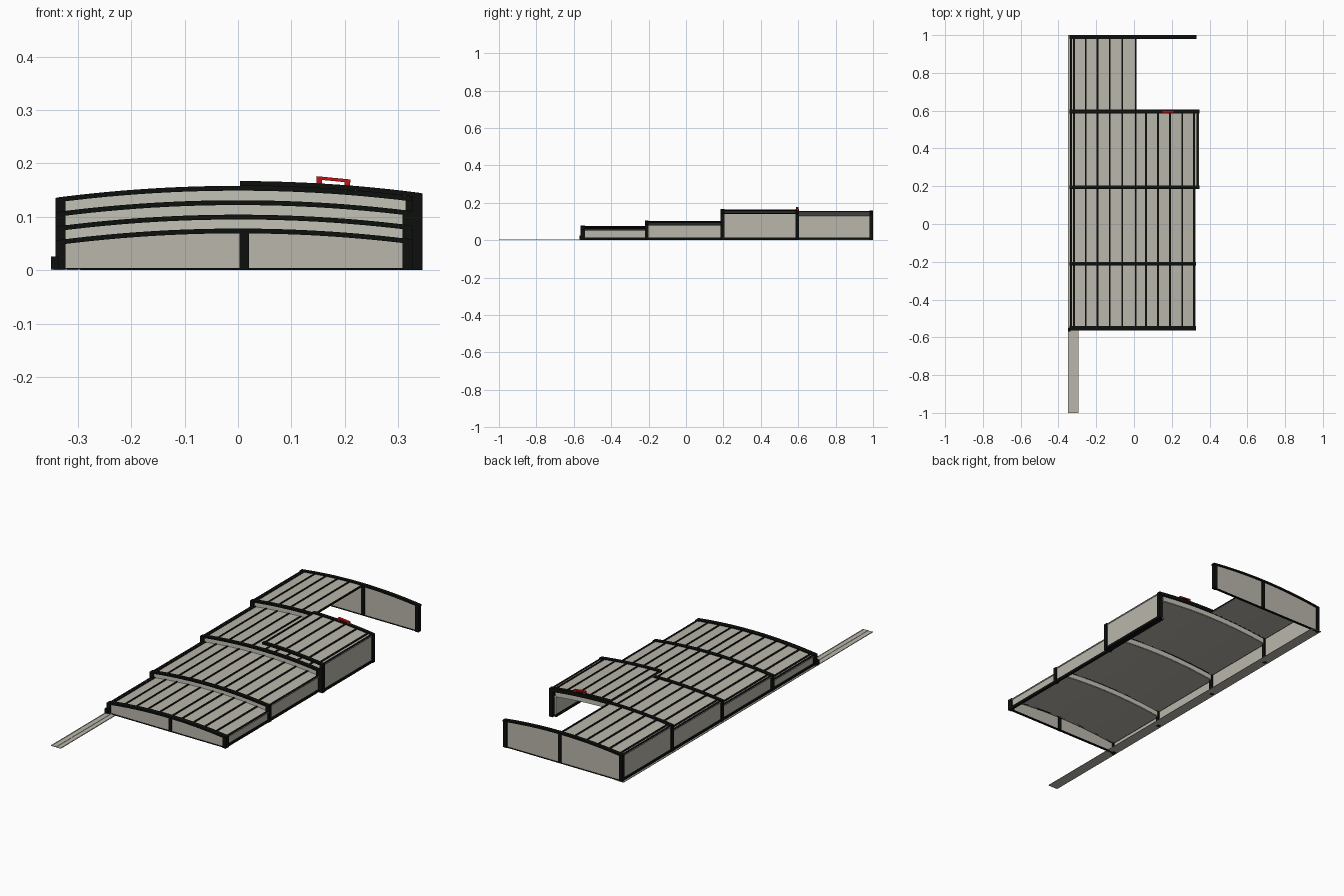
import bpy, bmesh, math

if "Cube" in bpy.data.objects:
    bpy.data.objects.remove(bpy.data.objects["Cube"])


def material(name, rgb):
    m = bpy.data.materials.new(name)
    m.diffuse_color = (*rgb, 1)
    m.use_nodes = True
    m.node_tree.nodes["Principled BSDF"].inputs["Base Color"].default_value = m.diffuse_color
    return m


PANEL = material("beige_panel", (0.49, 0.47, 0.41))
LIGHT = material("light_panel", (0.54, 0.54, 0.47))
BLACK = material("black_frame", (0.004, 0.005, 0.004))
RED = material("red_handle", (0.55, 0.006, 0.006))
CURVE = 0.19          # roof drop = CURVE * x^2


def finish(name, bm, mat, smooth=False):
    bmesh.ops.recalc_face_normals(bm, faces=bm.faces)
    me = bpy.data.meshes.new(name)
    bm.to_mesh(me)
    bm.free()
    me.materials.append(mat)
    ob = bpy.data.objects.new(name, me)
    bpy.context.collection.objects.link(ob)
    if smooth:
        bpy.context.view_layer.objects.active = ob
        ob.select_set(True)
        bpy.ops.object.shade_smooth_by_angle(angle=math.radians(30))
        ob.select_set(False)
    return ob


def box(name, x0, x1, y0, y1, z0, z1, mat):
    bm = bmesh.new()
    bmesh.ops.create_cube(bm, size=1)
    for v in bm.verts:
        v.co = ((x0 + x1) / 2 + v.co.x * (x1 - x0),
                (y0 + y1) / 2 + v.co.y * (y1 - y0),
                (z0 + z1) / 2 + v.co.z * (z1 - z0))
    return finish(name, bm, mat)


def arch(name, x0, x1, y0, y1, top, thick, mat, floor=None):
    """Curved band of given thickness, or a wall down to a flat floor."""
    n = max(1, round((x1 - x0) / 0.03))
    bm = bmesh.new()
    rows = []
    for i in range(n + 1):
        x = x0 + (x1 - x0) * i / n
        zt = top - CURVE * x * x
        zb = zt - thick if floor is None else floor
        rows.append([bm.verts.new(p) for p in
                     ((x, y0, zb), (x, y1, zb), (x, y1, zt), (x, y0, zt))])
    for a, b in zip(rows, rows[1:]):
        for k in range(4):
            bm.faces.new((a[k], a[(k + 1) % 4], b[(k + 1) % 4], b[k]))
    bm.faces.new(rows[0])
    bm.faces.new(rows[-1])
    return finish(name, bm, mat, True)


def eave(top, x):
    return top - CURVE * x * x


RIBS = [-0.318, -0.256, -0.193, -0.128, -0.062, 0.01, 0.063, 0.127, 0.191, 0.256, 0.318]
L, R = -0.34, 0.325


def roof(name, x0, x1, y0, y1, top):
    # curved roof sheet with lengthwise ribs
    arch(name + "_roof", x0, x1, y0, y1, top - 0.004, 0.004, PANEL)
    for i, x in enumerate(RIBS):
        if x0 - 0.005 < x < x1:
            arch(f"{name}_roof_rib_{i}", x - 0.0045, x + 0.0045, y0, y1, top - 0.001, 0.006, BLACK)


def side(name, x, y0, y1, top):
    # side sheet, bottom bar and eave bar; x is the outer face
    s = 1 if x > 0 else -1
    z = eave(top, x)
    a, b = sorted((x - s * 0.004, x - s * 0.010))
    box(name + "_side_panel", a, b, y0, y1, 0.002, z - 0.003, PANEL)
    a, b = sorted((x, x - s * 0.013))
    box(name + "_bottom_bar", a, b, y0, y1, 0.001, 0.014, BLACK)
    a, b = sorted((x - s * 0.002, x - s * 0.012))
    box(name + "_eave_bar", a, b, y0, y1, z - 0.007, z - 0.001, BLACK)


def post(name, x, y, top):
    s = 1 if x > 0 else -1
    a, b = sorted((x + s * 0.002, x - s * 0.017))
    box(name, a, b, y - 0.01, y + 0.01, 0, eave(top, x), BLACK)


def portal(name, x0, x1, y, top):
    # cross arch
    arch(name + "_arch", x0, x1, y - 0.01, y + 0.01, top + 0.001, 0.009, BLACK)


# four nested sections rising to the back: (name, y0, y1, crown height)
SECTIONS = [("section_1", -0.55, -0.21, 0.077), ("section_2", -0.21, 0.195, 0.103),
            ("section_3", 0.195, 0.595, 0.130), ("section_4", 0.595, 0.99, 0.157)]
prev = None
for name, y0, y1, top in SECTIONS:
    last = name == "section_4"
    roof(name, L, 0.012 if last else R, y0, y1, top)
    side(name + "_left", L, y0, y1, top)
    post(name + "_left_post", L, y0, top)
    if not last:
        side(name + "_right", R, y0, y1, top)
        post(name + "_right_post", R, y0, top)
    portal(name, L, R, y0, top)
    if prev:
        # filler strip closing the step to the lower section
        arch(name + "_step_filler", L + 0.01, R - 0.01, y0 - 0.003, y0 + 0.003, top - 0.006, top - prev, LIGHT)
    prev = top

# front and back end walls
for name, y, top in (("front_end", -0.555, 0.077), ("back_end", 0.99, 0.157)):
    arch(name + "_panel", L + 0.01, R - 0.01, y - 0.003, y + 0.003, top - 0.004, 0, PANEL, 0.002)
    arch(name + "_centre_post", 0.003, 0.021, y - 0.008, y + 0.008, top - 0.002, 0, BLACK, 0.001)
    box(name + "_sill", L, R, y - 0.006, y + 0.006, 0, 0.004, BLACK)
    post(name + "_left_post", L, y, top)
    post(name + "_right_post", R, y, top)
    portal(name, L, R + (0.005 if y > 0 else 0), y, top)

# sliding half cover, pushed forward over section 3
SX, STOP = 0.344, 0.166
roof("sliding_cover", 0.005, SX, 0.195, 0.595, STOP)
side("sliding_cover", SX, 0.195, 0.595, STOP)
for tag, y in (("front", 0.195), ("back", 0.595)):
    portal("sliding_cover_" + tag, 0.004, SX, y, STOP)
    post(f"sliding_cover_{tag}_post", SX, y, STOP)

# red handle on the sliding cover
ang = math.atan2(-0.006, 0.062)
bar = box("handle_bar", -0.032, 0.032, -0.007, 0.007, -0.003, 0.003, RED)
bar.location = (0.179, 0.595, 0.170)
bar.rotation_euler = (0, -ang, 0)
for i, (x, z) in enumerate(((0.152, 0.173), (0.205, 0.167))):
    box(f"handle_leg_{i}", x - 0.005, x + 0.005, 0.588, 0.602, z - 0.014, z, RED)

# ground rail with two low ridges, and its end stop
box("ground_rail", -0.35, -0.295, -1, 1, 0, 0.002, PANEL)
for i, x in enumerate((-0.348, -0.322, -0.298)):
    box(f"rail_ridge_{i}", x - 0.002, x + 0.002, -1, 1, 0.002, 0.0035, PANEL)
box("rail_stop", -0.35, -0.335, -0.57, -0.55, 0, 0.026, BLACK)
